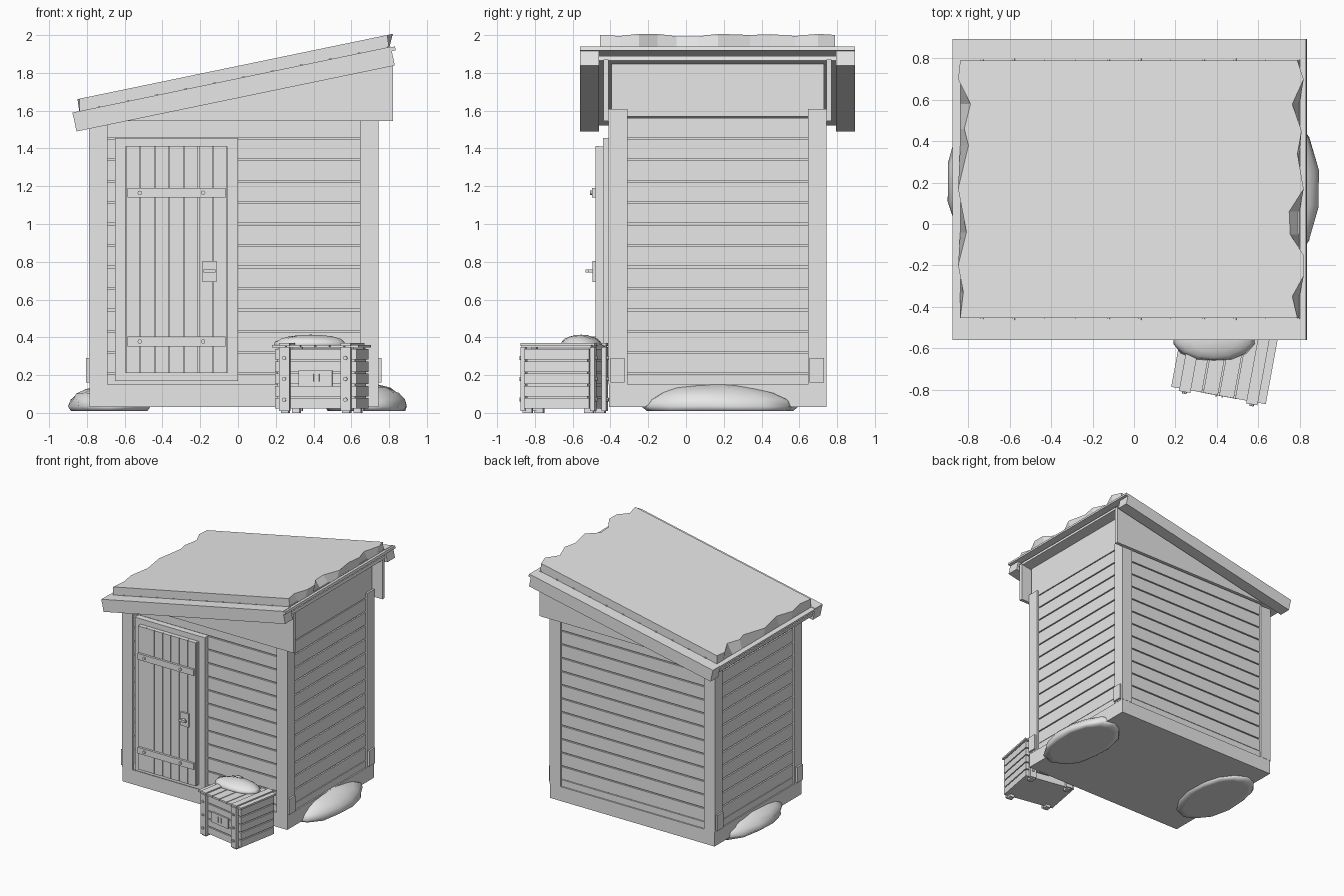
import bpy, bmesh, math, random
from mathutils import Matrix, Vector

if "Cube" in bpy.data.objects:
    bpy.data.objects.remove(bpy.data.objects["Cube"])
random.seed(4)

# One plain colour for everything
mat = bpy.data.materials.new("plain_grey")
mat.use_nodes = True
GREY = (0.8, 0.8, 0.8, 1)
mat.diffuse_color = GREY
next(n for n in mat.node_tree.nodes if n.type == 'BSDF_PRINCIPLED').inputs["Base Color"].default_value = GREY


def finish(name, bm, smooth=False):
    bmesh.ops.recalc_face_normals(bm, faces=bm.faces)
    for f in bm.faces:
        f.smooth = smooth
    mesh = bpy.data.meshes.new(name)
    bm.to_mesh(mesh)
    bm.free()
    mesh.materials.append(mat)
    ob = bpy.data.objects.new(name, mesh)
    bpy.context.scene.collection.objects.link(ob)
    return ob


def box(name, x, y, z):
    bm = bmesh.new()
    size = [b - a for a, b in (x, y, z)]
    mid = [(a + b) / 2 for a, b in (x, y, z)]
    bmesh.ops.create_cube(bm, size=1, matrix=Matrix.Translation(mid) @ Matrix.Diagonal((*size, 1)))
    return finish(name, bm)


def prism(name, profile, y0, y1):
    """Extrude an x-z profile along y."""
    bm = bmesh.new()
    face = bm.faces.new([bm.verts.new((x, y0, z)) for x, z in profile])
    ext = bmesh.ops.extrude_face_region(bm, geom=[face])["geom"]
    bmesh.ops.translate(bm, vec=(0, y1 - y0, 0), verts=[v for v in ext if isinstance(v, bmesh.types.BMVert)])
    return finish(name, bm)


def stud(name, x, y, z, r=0.012):
    bm = bmesh.new()
    bmesh.ops.create_cone(bm, cap_ends=True, segments=8, radius1=r, radius2=r, depth=0.012,
                          matrix=Matrix.Translation((x, y, z)) @ Matrix.Rotation(math.pi / 2, 4, 'X'))
    return finish(name, bm)


def snow_mound(name, centre, radii, floor):
    """Smooth, slightly irregular heap with a flattened underside."""
    bm = bmesh.new()
    bmesh.ops.create_uvsphere(bm, u_segments=14, v_segments=10, radius=1)
    for v in bm.verts:
        k = random.uniform(0.94, 1.03) if abs(v.co.z) < 0.9 else 1
        v.co = Vector(centre) + Vector([a * r * k for a, r in zip(v.co, radii)])
        v.co.z = max(v.co.z, floor)
    return finish(name, bm, True)


def slope(x, up=0):
    return 1.667 + 0.207 * x + up


def sloped(name, x0, x1, lo, hi, y0, y1):
    lean = 0.207 * (hi - lo)
    return prism(name, [(x0, slope(x0, lo)), (x1, slope(x1, lo)),
                        (x1 - lean, slope(x1, hi)), (x0 - lean, slope(x0, hi))], y0, y1)


# Base and inner wall core
box("base", (-0.785, 0.743), (-0.408, 0.743), (0.03, 0.15))
box("sill", (-0.775, 0.732), (-0.397, 0.732), (0.15, 0.205))
box("wall_core", (-0.762, 0.718), (-0.383, 0.718), (0.15, 1.53))

# Horizontal siding boards
pitch = 0.1135
for i in range(12):
    z = 0.21 + i * pitch
    box("siding_board", (-0.775, 0.73), (-0.395, 0.73), (z, z + pitch - 0.01))
prism("upper_wall", [(-0.6, 1.57), (0.73, 1.57), (0.73, slope(0.73, 0.04)), (-0.6, slope(-0.6, 0.04))], -0.395, 0.73)

# Corner posts with foot brackets
for x0, top, bx in ((-0.79, 1.535, -0.805), (0.645, 1.61, 0.73)):
    for y0, by in ((-0.41, -0.4), (0.645, 0.655)):
        box("corner_post", (x0, x0 + 0.1), (y0, y0 + 0.1), (0.15, top))
        box("foot_bracket", (bx, bx + 0.03), (by, by + 0.075), (0.16, 0.29))

# Gable boards, front and back
for y0 in (-0.437, 0.743):
    prism("gable_board", [(-0.73, 1.545), (0.82, 1.545), (0.82, slope(0.82, 0.035)),
                          (-0.73, slope(-0.73, 0.035))], y0, y0 + 0.028)

# Roof: trims, under layer, deck and small battens
for y0 in (-0.56, 0.795):
    sloped("roof_trim", -0.855, 0.83, 0, 0.1, y0, y0 + 0.1)
sloped("roof_under_layer", -0.85, 0.81, 0.03, 0.055, -0.47, 0.8)
sloped("roof_deck", -0.872, 0.835, 0.08, 0.1, -0.56, 0.895)
for i in range(11):
    x = -0.74 + i * 0.153
    sloped("roof_batten", x, x + 0.012, 0.098, 0.108, -0.465, 0.8)

# Snow sheet on the roof, straight below and wavy along both ends
left = [(-0.84, -0.455), (-0.825, -0.33), (-0.85, -0.2), (-0.81, -0.04), (-0.85, 0.17),
        (-0.8, 0.38), (-0.82, 0.46), (-0.79, 0.58), (-0.85, 0.7), (-0.84, 0.79)]
right = [(0.79, 0.79), (0.82, 0.7), (0.765, 0.58), (0.81, 0.45), (0.79, 0.34), (0.82, 0.17),
         (0.75, 0.06), (0.755, -0.05), (0.82, -0.15), (0.82, -0.25), (0.765, -0.35), (0.79, -0.455)]
bm = bmesh.new()
top = [bm.verts.new((x, y, slope(x, 0.17))) for x, y in left + right]
low = []
for x, y in left + right:
    end = math.copysign(0.82, x) - 0.02
    low.append(bm.verts.new((end, y, slope(end, 0.099))))
bm.faces.new(top)
bm.faces.new(low[::-1])
for i in range(len(top)):
    j = (i + 1) % len(top)
    bm.faces.new((top[i], low[i], low[j], top[j]))
finish("roof_snow", bm)

# Door with frame, planks, hinge straps and latch
for x in ((-0.65, -0.595), (-0.055, 0.0)):
    box("door_frame_side", x, (-0.44, -0.39), (0.17, 1.455))
for z in ((0.17, 0.21), (1.41, 1.455)):
    box("door_frame_rail", (-0.595, -0.055), (-0.44, -0.39), z)
box("door_back", (-0.595, -0.055), (-0.468, -0.39), (0.21, 1.41))
width = 0.54 / 7
for i in range(7):
    x = -0.595 + i * width
    box("door_plank", (x + 0.002, x + width - 0.002), (-0.48, -0.46), (0.21, 1.412))
for z in (0.378, 1.165):
    box("hinge_strap", (-0.585, -0.065), (-0.498, -0.478), (z - 0.026, z + 0.026))
    for x in (-0.52, -0.185):
        stud("hinge_stud", x, -0.501, z)
box("latch_plate", (-0.187, -0.113), (-0.496, -0.478), (0.693, 0.805))
box("latch_stem", (-0.16, -0.14), (-0.52, -0.49), (0.742, 0.758))
box("latch_handle", (-0.182, -0.118), (-0.531, -0.515), (0.742, 0.76))

# Crate, built around its own centre and then turned
W, D = 0.22, 0.175
crate = [box("crate_core", (0.012 - W, W - 0.012), (0.012 - D, D - 0.012), (0.03, 0.34))]
for i in range(5):
    z = 0.022 + i * 0.065
    crate.append(box("crate_slat", (-W, W), (-D, D), (z, z + 0.056)))
for i in range(6):
    x = -0.233 + i * 0.0785
    crate.append(box("crate_lid_board", (x, x + 0.072), (-0.187, 0.187), (0.345, 0.36)))
for x in (-0.165, 0.165):
    crate.append(box("crate_lid_batten", (x - 0.028, x + 0.028), (-0.2, 0.2), (0.355, 0.37)))
    for s in (-1, 1):
        crate.append(box("crate_batten", (x - 0.028, x + 0.028), sorted((s * D, s * 0.2)), (0.01, 0.35)))
        crate.append(box("crate_foot", (x - 0.02, x + 0.02), sorted((s * 0.14, s * 0.19)), (0.0, 0.03)))
        for z in (0.07, 0.18, 0.29):
            crate.append(stud("crate_stud", x, s * 0.203, z, 0.011))
crate.append(box("crate_front_plate", (-0.09, 0.09), (-0.188, -D), (0.14, 0.225)))
for x in (-0.012, 0.018):
    crate.append(box("crate_plate_pin", (x - 0.004, x + 0.004), (-0.194, -0.186), (0.165, 0.205)))
turn = Matrix.Translation((0.443, -0.645, 0)) @ Matrix.Rotation(math.radians(-10.4), 4, 'Z')
for part in crate:
    part.data.transform(turn)

# Snow heaps beside the walls and on the crate
snow_mound("snow_heap_right", (0.68, 0.17, 0.035), (0.22, 0.41, 0.12), 0.01)
snow_mound("snow_heap_left", (-0.68, 0.2, 0.035), (0.22, 0.41, 0.112), 0.01)
snow_mound("crate_snow", (0.385, -0.555, 0.36), (0.2, 0.11, 0.054), 0.352)
